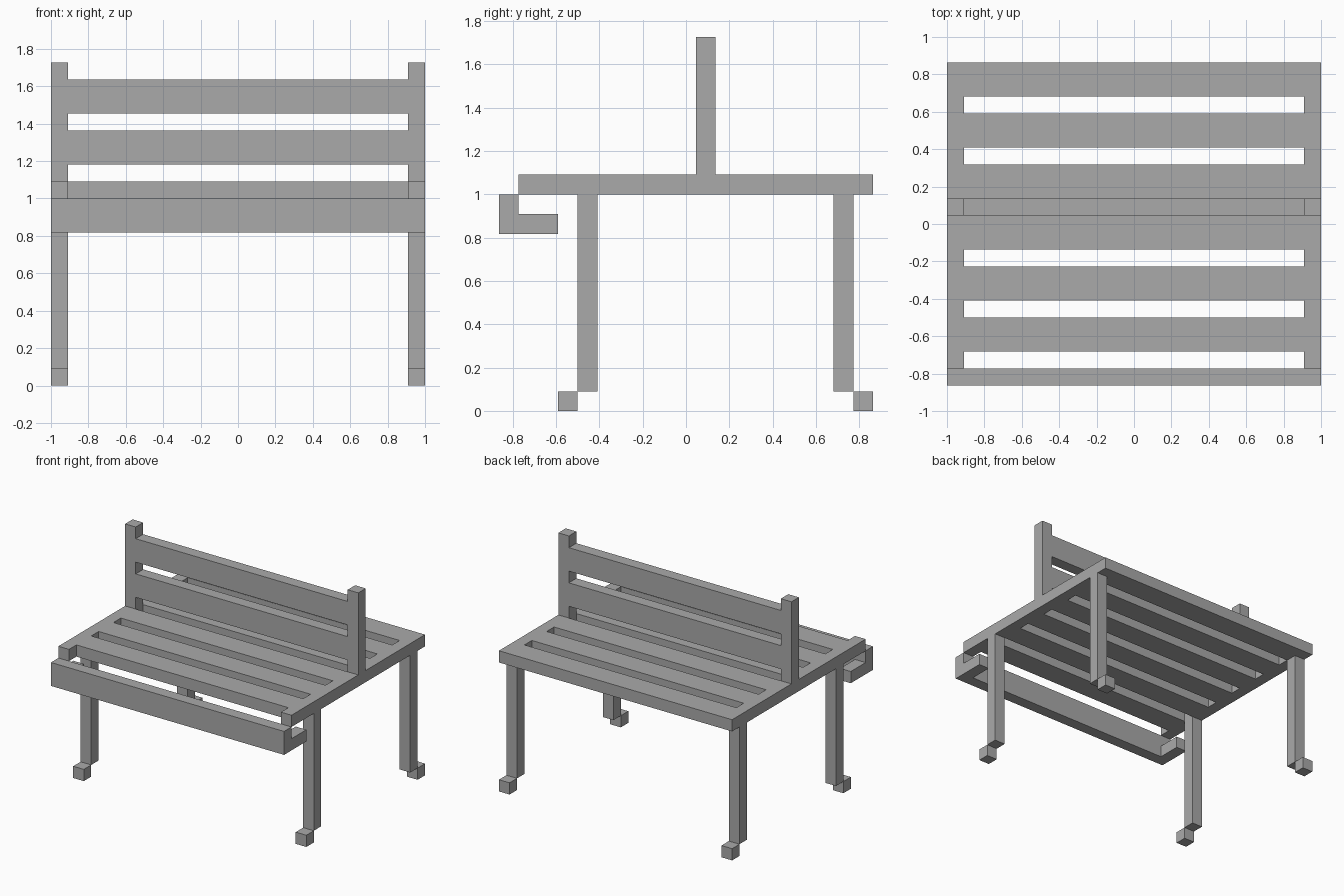
import bpy, bmesh
from mathutils import Matrix

cube = bpy.data.objects.get("Cube")
if cube:
    bpy.data.objects.remove(cube, do_unlink=True)

U = 1 / 11      # timber thickness, the module for every part
HALF = 11       # half width in modules
INNER = 10      # inner face of the side timbers

grey = bpy.data.materials.new("plain grey")
grey.use_nodes = True
grey.diffuse_color = (0.4, 0.4, 0.4, 1)
grey.node_tree.nodes["Principled BSDF"].inputs["Base Color"].default_value = (0.4, 0.4, 0.4, 1)


def finish(name, bm):
    """Turn a bmesh measured in modules into a coloured object."""
    bmesh.ops.scale(bm, vec=(U, U, U), verts=bm.verts)
    bmesh.ops.recalc_face_normals(bm, faces=bm.faces)
    mesh = bpy.data.meshes.new(name)
    bm.to_mesh(mesh)
    bm.free()
    mesh.materials.append(grey)
    obj = bpy.data.objects.new(name, mesh)
    bpy.context.collection.objects.link(obj)
    return obj


def box(name, x, y, z):
    """Box between (low, high) limits on each axis."""
    bm = bmesh.new()
    size = [b - a for a, b in (x, y, z)]
    mid = [(a + b) / 2 for a, b in (x, y, z)]
    bmesh.ops.create_cube(bm, size=1, matrix=Matrix.Translation(mid) @ Matrix.Diagonal((*size, 1)))
    return finish(name, bm)


def slatted_panel(name, start, end, slats, place, depth):
    """Two side rails joined by slats, as one solid; place maps (x, t) to 3D."""
    bm = bmesh.new()
    cuts = sorted({start, end, *(t for slat in slats for t in slat)})
    xs = (-HALF, -INNER, INNER, HALF)
    for low, high in zip(cuts, cuts[1:]):
        for i in range(3):
            if i == 1 and (low, high) not in slats:
                continue
            corners = ((xs[i], low), (xs[i + 1], low), (xs[i + 1], high), (xs[i], high))
            bm.faces.new([bm.verts.new(place(x, t)) for x, t in corners])
    bmesh.ops.remove_doubles(bm, verts=bm.verts, dist=0.001)
    top = bmesh.ops.extrude_face_region(bm, geom=bm.faces[:])["geom"]
    bmesh.ops.translate(bm, vec=depth, verts=[g for g in top if isinstance(g, bmesh.types.BMVert)])
    return finish(name, bm)


# Seat: slats run the full depth, with the front gap left open
seat_slats = [(-7.5 + 3 * i, -5.5 + 3 * i) for i in range(6)]
slatted_panel("seat", -8.5, 9.5, seat_slats, lambda x, t: (x, t, 11), (0, 0, 1))

# Backrest: two posts and two wide slats
slatted_panel("backrest", 12, 19, [(13, 15), (16, 18)], lambda x, t: (x, 0.5, t), (0, 1, 0))

# Drop board along the front edge
box("front_board", (-HALF, HALF), (-9.5, -8.5), (9, 11))

# Legs, outward-stepped feet and board arms on both sides
for side, x in (("left", (INNER, HALF)), ("right", (-HALF, -INNER))):
    box(side + "_front_leg", x, (-5.5, -4.5), (1, 11))
    box(side + "_front_foot", x, (-6.5, -5.5), (0, 1))
    box(side + "_back_leg", x, (7.5, 8.5), (1, 11))
    box(side + "_back_foot", x, (8.5, 9.5), (0, 1))
    box(side + "_board_arm", x, (-8.5, -6.5), (9, 10))
